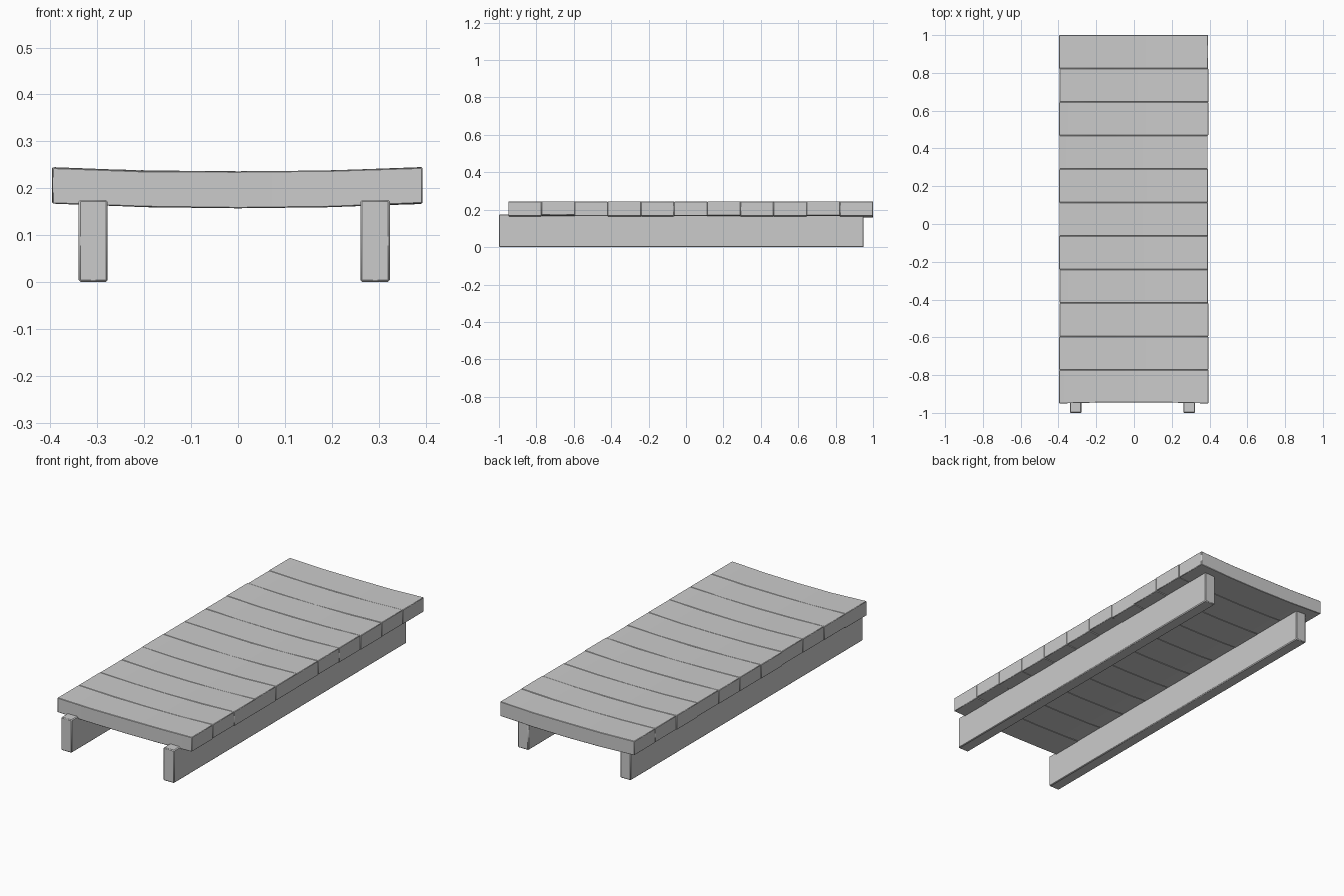
import bpy, bmesh, random

if "Cube" in bpy.data.objects:
    bpy.data.objects.remove(bpy.data.objects["Cube"])

random.seed(4)

PLANKS = 11
Y_FRONT, Y_BACK = -0.95, 1.0
PITCH = (Y_BACK - Y_FRONT) / PLANKS


def loft(name, sections, bevel):
    """Skin four-cornered sections into a closed solid with softened edges."""
    bm = bmesh.new()
    rings = [[bm.verts.new(p) for p in s] for s in sections]
    for a, b in zip(rings, rings[1:]):
        for i in range(4):
            j = (i + 1) % 4
            bm.faces.new((a[i], a[j], b[j], b[i]))
    bm.faces.new(rings[0])
    bm.faces.new(rings[-1])
    bmesh.ops.recalc_face_normals(bm, faces=bm.faces)
    mesh = bpy.data.meshes.new(name)
    bm.to_mesh(mesh)
    bm.free()
    obj = bpy.data.objects.new(name, mesh)
    bpy.context.collection.objects.link(obj)
    mod = obj.modifiers.new("soft_edges", "BEVEL")
    mod.width = bevel
    mod.segments = 1
    mod.limit_method = 'ANGLE'
    bpy.ops.object.select_all(action='DESELECT')
    obj.select_set(True)
    bpy.context.view_layer.objects.active = obj
    bpy.ops.object.shade_smooth_by_angle()
    return obj


# Two long support beams
for side, x0, x1 in (("left", -0.34, -0.278), ("right", 0.261, 0.324)):
    loft(side + "_beam",
         [[(x0, y, 0), (x1, y, 0), (x1, y, 0.175), (x0, y, 0.175)]
          for y in (-1.0, 0.95)], 0.004)

# Deck of cross planks, each slightly dished and a little uneven at its ends
for k in range(PLANKS):
    y0 = Y_FRONT + k * PITCH
    y1 = y0 + PITCH
    left = -0.397 + random.uniform(0, 0.004)
    right = 0.394 - random.uniform(0, 0.004)
    sections = []
    for t in (-1, -0.5, 0, 0.5, 1):
        x = (right if t > 0 else -left) * t
        sag = 0.009 * (1 - t * t)
        top = 0.244 - sag + random.uniform(-0.001, 0.001)
        low = 0.166 - sag + abs(t) ** 3 * random.uniform(0, 0.006)
        a = y0 + (0.006 * (1 - t * t) if k == 0 else 0)
        sections.append([(x, a, low), (x, y1, low), (x, y1, top), (x, a, top)])
    loft(f"deck_plank_{k + 1}", sections, 0.002)
